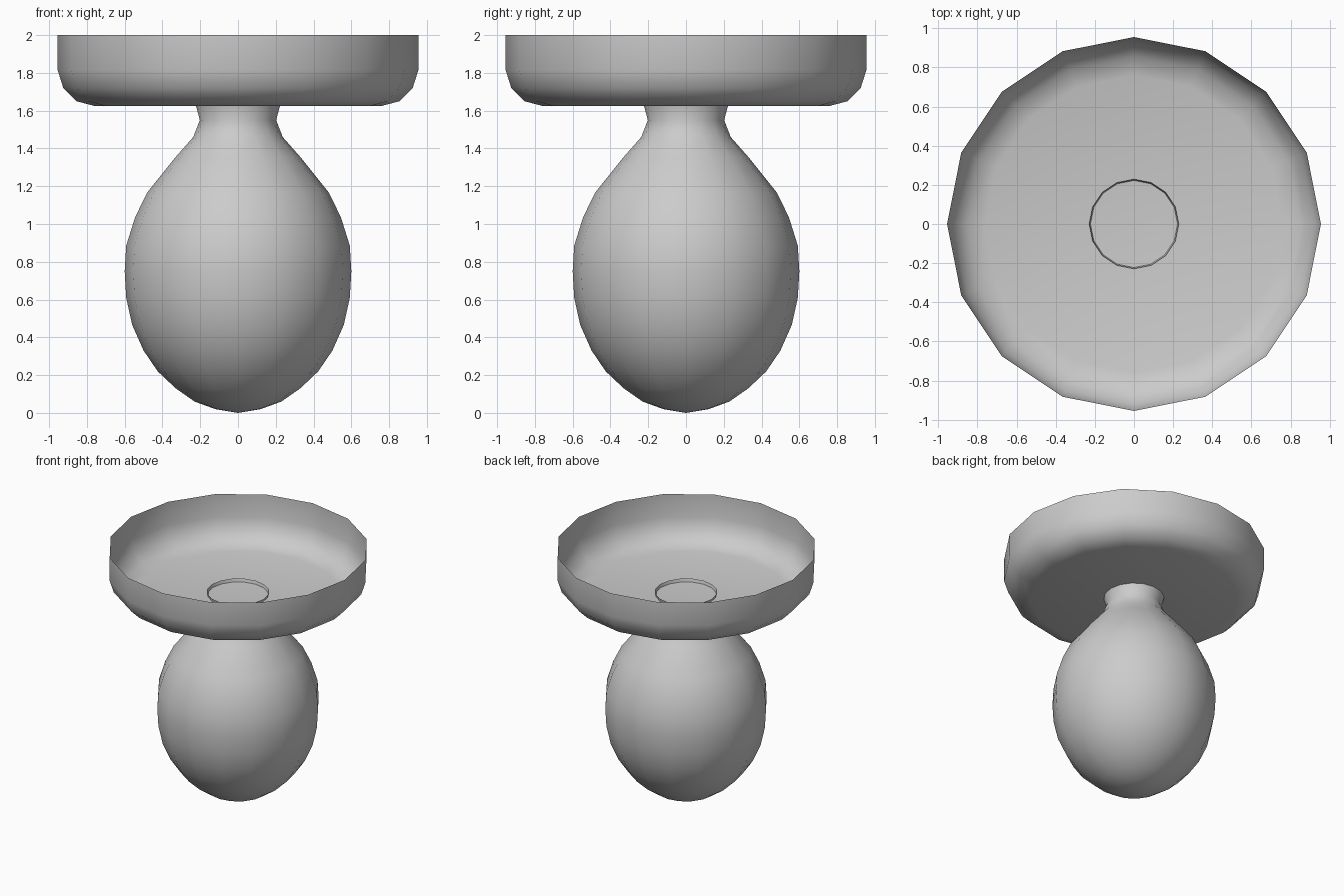
import bpy, bmesh, math

if "Cube" in bpy.data.objects:
    bpy.data.objects.remove(bpy.data.objects["Cube"])

SIDES = 16


def lathe(name, profile):
    """Spin (radius, z) points round z; zero radius makes a pole."""
    bm = bmesh.new()
    rings = []
    for r, z in profile:
        if r == 0:
            rings.append([bm.verts.new((0, 0, z))] * SIDES)
        else:
            rings.append([bm.verts.new((r * math.cos(2 * math.pi * i / SIDES),
                                        r * math.sin(2 * math.pi * i / SIDES), z))
                          for i in range(SIDES)])
    for a, b in zip(rings, rings[1:]):
        for i in range(SIDES):
            j = (i + 1) % SIDES
            # dict.fromkeys drops the repeated pole vertex
            bm.faces.new(list(dict.fromkeys((a[i], a[j], b[j], b[i]))))
    for f in bm.faces:
        f.smooth = True
    me = bpy.data.meshes.new(name)
    bm.to_mesh(me)
    bm.free()
    ob = bpy.data.objects.new(name, me)
    bpy.context.collection.objects.link(ob)
    return ob


# egg-shaped bulb with a pinched neck whose open lip pokes through the dish floor
lathe("bulb", [(0, 0), (.12, .02), (.23, .06), (.33, .13), (.425, .22),
               (.50, .33), (.56, .465), (.592, .61), (.60, .75), (.592, .885),
               (.545, 1.035), (.482, 1.165), (.33, 1.355), (.237, 1.46),
               (.202, 1.55), (.229, 1.65)])

# shallow open dish with a rounded lower edge
lathe("dish", [(0, 1.625), (.76, 1.625), (.855, 1.65), (.925, 1.72),
               (.955, 1.815), (.955, 2.0)])
